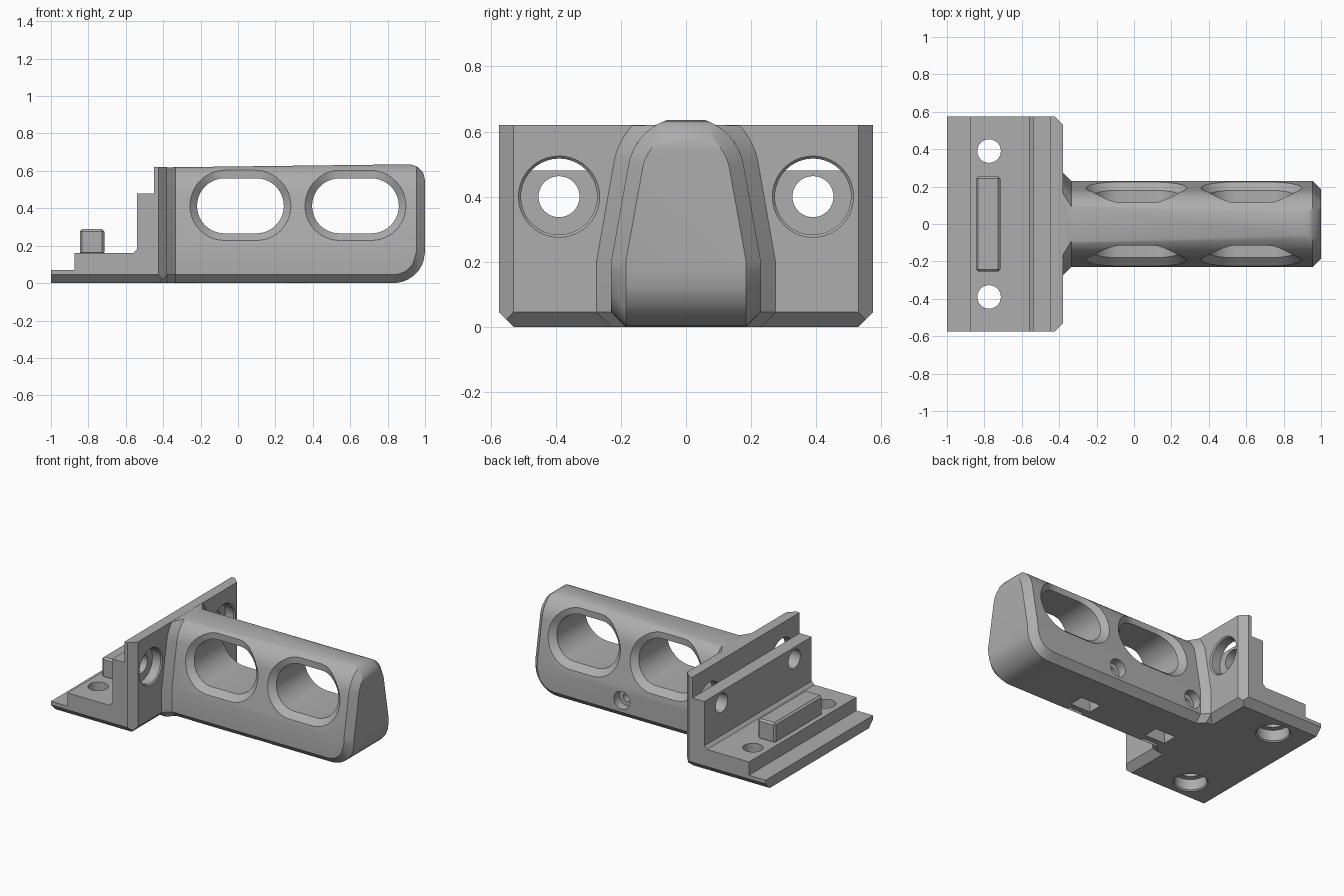
import bpy, bmesh, math
from mathutils import Vector

cube = bpy.data.objects.get("Cube")
if cube:
    bpy.data.objects.remove(cube)

grey = bpy.data.materials.new("plain_grey")
grey.use_nodes = True
COLOUR = (0.42, 0.42, 0.42, 1)
grey.diffuse_color = COLOUR
grey.node_tree.nodes["Principled BSDF"].inputs["Base Color"].default_value = COLOUR


def finish(bm, name):
    bmesh.ops.remove_doubles(bm, verts=bm.verts, dist=0.0004)
    bmesh.ops.recalc_face_normals(bm, faces=bm.faces)
    mesh = bpy.data.meshes.new(name)
    bm.to_mesh(mesh)
    bm.free()
    mesh.materials.append(grey)
    obj = bpy.data.objects.new(name, mesh)
    bpy.context.collection.objects.link(obj)
    return obj


def loft_mesh(rings):
    """Skin a list of equal-length closed rings and cap both ends."""
    bm = bmesh.new()
    loops = [[bm.verts.new(p) for p in ring] for ring in rings]
    for a, b in zip(loops, loops[1:]):
        for i in range(len(a)):
            j = (i + 1) % len(a)
            bm.faces.new((a[i], a[j], b[j], b[i]))
    bm.faces.new(loops[0])
    bm.faces.new(loops[-1])
    return bm


def box(name, centre, size, bevel=0):
    bm = bmesh.new()
    bmesh.ops.create_cube(bm, size=1)
    for v in bm.verts:
        v.co = Vector(c + s * k for c, s, k in zip(centre, size, v.co))
    if bevel:
        bmesh.ops.bevel(bm, geom=bm.edges[:], offset=bevel, segments=1, affect='EDGES')
    return finish(bm, name)


def stepped_drill(name, axis, centre, steps, sides=40):
    """Round cutter along an axis; steps are (position on axis, radius)."""
    u, v = [k for k in range(3) if k != axis]
    rings = []
    for pos, r in steps:
        ring = []
        for i in range(sides):
            a = math.tau * i / sides
            p = list(centre)
            p[axis] = pos
            p[u] += r * math.cos(a)
            p[v] += r * math.sin(a)
            ring.append(p)
        rings.append(ring)
    return finish(loft_mesh(rings), name)


def cut(obj, cutters):
    bpy.context.view_layer.objects.active = obj
    for c in cutters:
        c.hide_render = True
        m = obj.modifiers.new("cut", 'BOOLEAN')
        m.operation = 'DIFFERENCE'
        m.solver = 'EXACT'
        m.object = c
        bpy.ops.object.modifier_apply(modifier=m.name)
        bpy.data.objects.remove(c)


def smooth(obj):
    bpy.ops.object.select_all(action='DESELECT')
    obj.select_set(True)
    bpy.context.view_layer.objects.active = obj
    bpy.ops.object.shade_smooth_by_angle(angle=math.radians(28))


# Stepped mounting plate with upright wall
HALF, C = 0.575, 0.045
profile = [(-1, 0), (-1, .07), (-.875, .07), (-.875, .16), (-.56, .16), (-.54, .18),
           (-.54, .48), (-.45, .48), (-.45, .62), (-.38, .62), (-.38, C), (-.38 - C, 0)]
bm = loft_mesh([[(x, y, z) for x, z in profile] for y in (-HALF, HALF)])
for s in (-1, 1):
    for point, normal in (((0, s * HALF, C), (0, s, -1)),
                          ((-.38, s * (HALF - C), 0), (1, s, 0))):
        res = bmesh.ops.bisect_plane(bm, geom=bm.verts[:] + bm.edges[:] + bm.faces[:],
                                     plane_co=point, plane_no=normal, clear_outer=True)
        edges = [e for e in res["geom_cut"] if isinstance(e, bmesh.types.BMEdge)]
        bmesh.ops.contextual_create(bm, geom=edges)
plate = finish(bm, "mounting_plate")

# Counterbored screw holes in the wall and the base
drills = []
for s in (-1, 1):
    drills.append(stepped_drill("wall_drill", 0, (0, s * .39, .4),
                  [(-.7, .063), (-.45, .063), (-.45, .117), (-.388, .117), (-.38, .125), (-.3, .125)]))
    drills.append(stepped_drill("base_drill", 2, (-.775, s * .39, 0),
                  [(-.1, .108), (0, .108), (.008, .1), (.08, .1), (.08, .063), (.3, .063)]))
cut(plate, drills)
smooth(plate)

# Locating key on the base
key = box("locating_key", (-.78, 0, .22), (.13, .51, .138), .012)

# Tapered handle with an arched top
WIDE, LOW, MID, R = .23, .2, .465, .18
TILT = math.radians(9.5)


def half_width(z, e=0):
    r = R - e
    z_join = MID + r * math.sin(TILT)
    if z <= LOW:
        return WIDE - e
    if z < z_join:
        t = (z - LOW) / (z_join - LOW)
        return (WIDE - e) * (1 - t) + r * math.cos(TILT) * t
    return math.sqrt(max(r * r - (z - MID) ** 2, .0004))


def arc_rise(x, start, r):
    d = min(max(x - start, 0), r)
    return r - math.sqrt(r * r - d * d)


def handle_section(x, e):
    big, small = .17, .17 - C
    low = arc_rise(x, 1 - big, big)
    low_in = C + arc_rise(x, 1 - big, small)
    top = .619 + .016 * (x + .38) / 1.28 - arc_rise(x, .91, .09)
    r = R - e
    end = math.asin(min((top - MID) / r, .995))
    side = [(WIDE - C - min(e, 0), low), (WIDE - e, low_in), (WIDE - e, LOW)]
    for i in range(11):
        a = TILT + (end - TILT) * i / 10
        side.append((r * math.cos(a), MID + r * math.sin(a)))
    return [(x, y, z) for y, z in side] + [(x, -y, z) for y, z in reversed(side)]


stations = [(-.44, -C), (-.38, -C), (-.335, 0)]
stations += [(x, 0) for x in (.83, .86, .89, .91, .935, .955)]
stations += [(x, x - .955) for x in (.965, .975, .985, .993, 1)]
handle = finish(loft_mesh([handle_section(x, e) for x, e in stations]), "handle")


# Chamfered oblong windows that follow the tapered sides
def window_cutter(cx, cz=.413, straight=.085):
    def ring(s, r, dy, flat=None):
        pts = []
        for end in (1, -1):
            for i in range(21):
                a = -math.pi / 2 + math.pi * i / 20
                x = cx + end * (straight + r * math.cos(a))
                z = cz + end * r * math.sin(a)
                pts.append((x, s * (flat or half_width(z) + dy), z))
        return pts
    side = [(.205, 0, .4), (.205, .02, None), (.147, -.038, None)]
    rings = [ring(-1, *p) for p in side] + [ring(1, *p) for p in reversed(side)]
    return finish(loft_mesh(rings), "window_cutter")


cutters = [window_cutter(.013), window_cutter(.628)]

# Cross screws from the back, with nut pockets underneath
for x in (.32, -.27):
    cutters.append(stepped_drill("screw_drill", 1, (x, 0, .125),
                   [(-.1, .03), (.17, .03), (.17, .06), (.4, .06)], 32))
    cutters.append(box("nut_pocket", (x, -.075, .08), (.15, .1, .24)))
    cutters.append(box("nut_slit", (x, -.175, .02), (.12, .025, .1)))
cut(handle, cutters)
smooth(handle)
